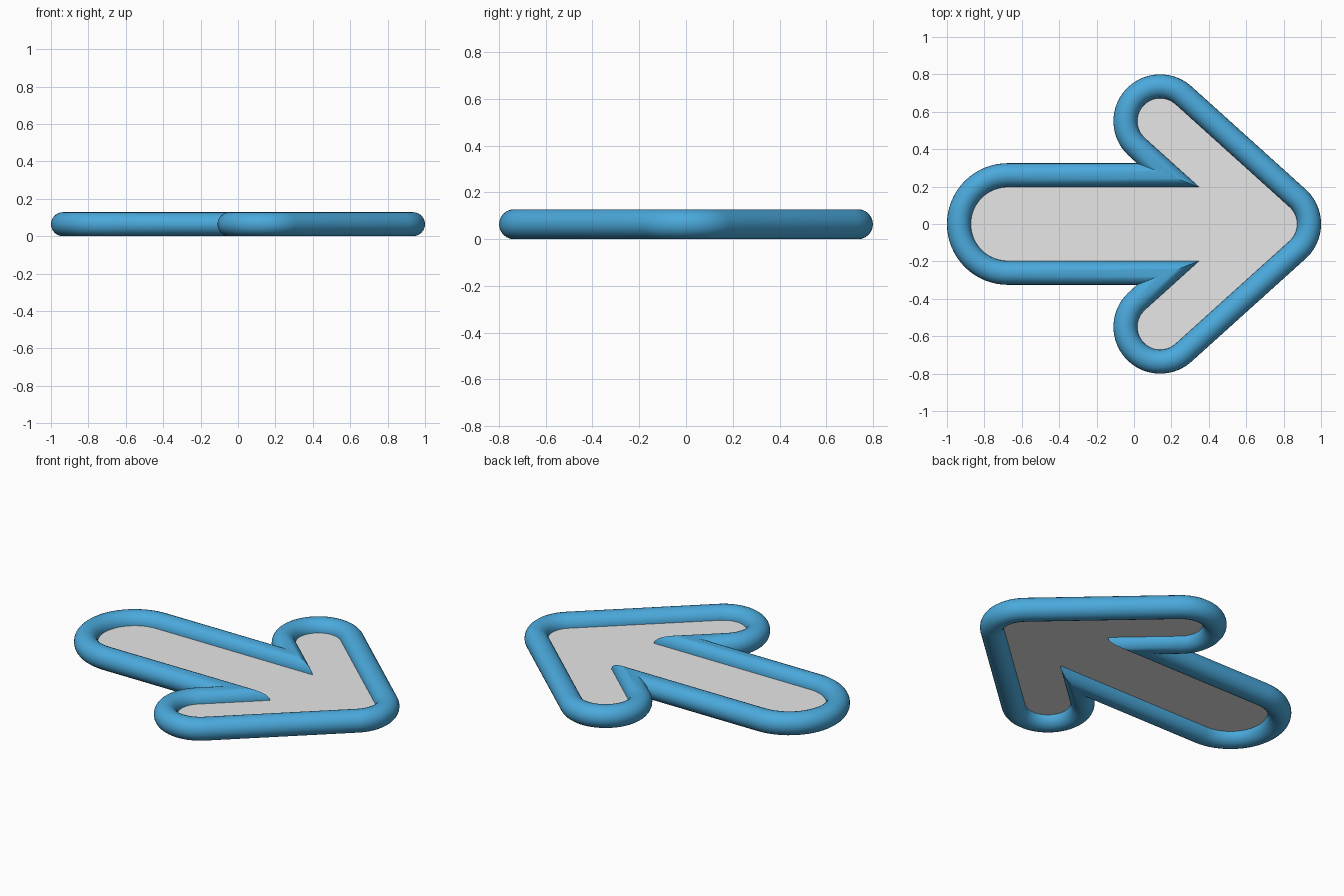
import bpy, bmesh, math
from mathutils import Vector

if "Cube" in bpy.data.objects:
    bpy.data.objects.remove(bpy.data.objects["Cube"])

R = 0.064                      # tube radius, also its height above ground
SIDES = 24
A = math.atan2(0.55, 0.61)     # slope of the arrow head edges
HEAD_R, SHAFT_R = 0.186, 0.261 # centreline corner radii


def material(name, rgb):
    m = bpy.data.materials.new(name)
    m.diffuse_color = (*rgb, 1)
    m.use_nodes = True
    m.node_tree.nodes["Principled BSDF"].inputs["Base Color"].default_value = m.diffuse_color
    return m


def arc(cx, cy, r, a0, a1, n):
    return [Vector((cx + r * math.cos(a0 + (a1 - a0) * i / n),
                    cy + r * math.sin(a0 + (a1 - a0) * i / n), 0)) for i in range(n + 1)]


def finish(bm, name, mat):
    bmesh.ops.recalc_face_normals(bm, faces=bm.faces)
    me = bpy.data.meshes.new(name)
    bm.to_mesh(me)
    bm.free()
    me.materials.append(mat)
    ob = bpy.data.objects.new(name, me)
    bpy.context.collection.objects.link(ob)
    return ob


# Upper half of the centreline, from the tip round to the shaft end
up = math.pi / 2 - A           # direction of the head edge normal
notch_x = 0.14 + (-HEAD_R + (0.55 - SHAFT_R) * math.sin(up)) / math.cos(up)
half = arc(0.75, 0, HEAD_R, 0, up, 10)
half += arc(0.14, 0.55, HEAD_R, up, up + math.pi, 28)
half.append(Vector((notch_x, SHAFT_R, 0)))
half += arc(-0.675, 0, SHAFT_R, math.pi / 2, math.pi, 16)
path = half + [Vector((p.x, -p.y, 0)) for p in reversed(half[1:-1])]

# Rounded rim: circle swept round the outline with mitred corners
bm = bmesh.new()
rings = []
for i, p in enumerate(path):
    d0 = (p - path[i - 1]).normalized()
    d1 = (path[(i + 1) % len(path)] - p).normalized()
    n0, n1 = Vector((d0.y, -d0.x, 0)), Vector((d1.y, -d1.x, 0))
    m = (n0 + n1) / (1 + n0.dot(n1))
    rings.append([bm.verts.new(p + m * R * math.cos(t) + Vector((0, 0, R + R * math.sin(t))))
                  for t in (2 * math.pi * k / SIDES for k in range(SIDES))])
for i, a in enumerate(rings):
    b = rings[(i + 1) % len(rings)]
    for k in range(SIDES):
        j = (k + 1) % SIDES
        bm.faces.new((a[k], b[k], b[j], a[j]))
rim = finish(bm, "arrow_rim", material("sky blue", (0.07, 0.40, 0.72)))
bpy.context.view_layer.objects.active = rim
rim.select_set(True)
bpy.ops.object.shade_smooth_by_angle(angle=math.radians(40))

# Thin panel filling the outline at mid height
bm = bmesh.new()
face = bm.faces.new([bm.verts.new((p.x, p.y, R - 0.002)) for p in path])
ext = bmesh.ops.extrude_face_region(bm, geom=[face], use_keep_orig=True)
bmesh.ops.translate(bm, vec=(0, 0, 0.004),
                    verts=[v for v in ext["geom"] if isinstance(v, bmesh.types.BMVert)])
bmesh.ops.triangulate(bm, faces=[f for f in bm.faces if len(f.verts) > 4])
finish(bm, "arrow_panel", material("light grey", (0.8, 0.8, 0.8)))
